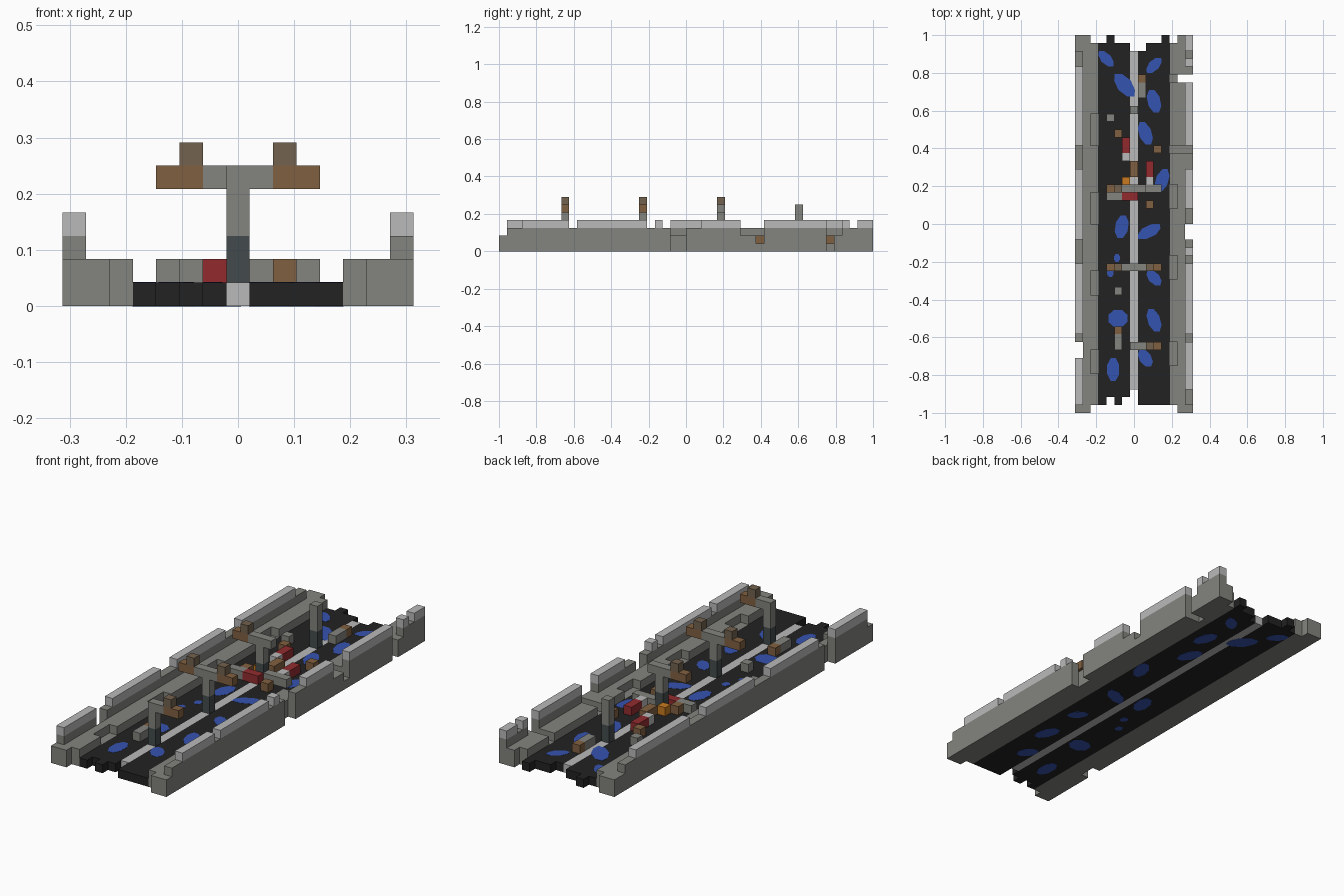
import bpy
import bmesh
import math
from mathutils import Vector

if "Cube" in bpy.data.objects:
    bpy.data.objects.remove(bpy.data.objects["Cube"], do_unlink=True)

V = 2 / 48                       # edge of one block
COLS, ROWS = 15, 48
ORIGIN = Vector((-COLS * V / 2, -1, 0))


def material(name, hexa):
    rgb = [int(hexa[i:i + 2], 16) / 255 for i in (0, 2, 4)]
    lin = [c / 12.92 if c < 0.04 else ((c + 0.055) / 1.055) ** 2.4 for c in rgb]
    m = bpy.data.materials.new(name)
    m.use_nodes = True
    m.diffuse_color = (*lin, 1)
    bsdf = next(n for n in m.node_tree.nodes if n.type == "BSDF_PRINCIPLED")
    bsdf.inputs["Base Color"].default_value = (*lin, 1)
    bsdf.inputs["Roughness"].default_value = 0.9
    return m


CONCRETE = material("concrete grey", "83847e")
PALE = material("pale grey", "bababa")
ASPHALT = material("asphalt black", "222222")
WATER = material("puddle blue", "3553b0")
RUST = material("rust brown", "806040")
FADED = material("faded brown", "73624e")
RED = material("car red", "922b2f")
SLATE = material("slate", "434b4d")
ORANGE = material("orange", "c87a20")


def finish(name, bm, mat):
    mesh = bpy.data.meshes.new(name)
    bm.to_mesh(mesh)
    bm.free()
    mesh.materials.append(mat)
    ob = bpy.data.objects.new(name, mesh)
    bpy.context.collection.objects.link(ob)
    return ob


def blocks(name, mat, boxes):
    """Boxes (col, row, level, width, depth, height) counted in blocks."""
    bm = bmesh.new()
    for c, r, l, w, d, h in boxes:
        mid = ORIGIN + Vector((c + w / 2, r + d / 2, l + h / 2)) * V
        made = bmesh.ops.create_cube(bm, size=1)["verts"]
        for v in made:
            v.co = mid + Vector((v.co.x * w, v.co.y * d, v.co.z * h)) * V
    return finish(name, bm, mat)


# Road: one strip per column, with ragged ends
road_ends = {3: (1, 47), 4: (2, 48), 5: (1, 47), 6: (2, 47), 8: (1, 46),
             9: (1, 47), 10: (1, 47), 11: (1, 48)}
blocks("road", ASPHALT, [(c, a, 0, 1, b - a, 1) for c, (a, b) in road_ends.items()])
blocks("centre_line", PALE, [(7, 3, 0, 1, 43, 1)])


# Side walls and pavements
def side(name, wall, caps, inner, kerb, kerb_steps):
    """Column indices and row runs (start, end, height)."""
    w, p, k = wall, inner, kerb
    boxes = [(w, a, 0, 1, b - a, h) for a, b, h in caps]
    boxes += [(p, a, 0, 1, b - a, h) for a, b, h in kerb_steps[0]]
    boxes += [(k, a, 0, 1, b - a, h) for a, b, h in kerb_steps[1]]
    blocks(name, CONCRETE, boxes)


right_runs = [(0, 1, 2), (1, 7, 3), (9, 46, 3), (46, 48, 2)]
right_pavement = [(0, 48, 2)]
right_kerb = [(1, 5, 2), (5, 8, 1), (8, 15, 2), (15, 18, 1), (18, 24, 2),
              (24, 28, 1), (28, 34, 2), (34, 38, 1), (38, 47, 2)]
side("right_wall", 0, right_runs, 1, 2, (right_pavement, right_kerb))

left_runs = [(0, 1, 2), (1, 22, 3), (24, 31, 3), (31, 33, 2), (33, 34, 1),
             (34, 42, 3), (43, 44, 2), (44, 48, 3)]
left_pavement = [(0, 33, 2), (33, 34, 1), (34, 42, 2), (43, 48, 2)]
left_kerb = [(1, 6, 2), (6, 9, 1), (9, 17, 2), (17, 20, 1), (20, 26, 2),
             (26, 29, 1), (29, 33, 2), (33, 34, 1), (34, 42, 2), (42, 43, 1),
             (43, 47, 2)]
side("left_wall", 14, left_runs, 13, 12, (left_pavement, left_kerb))

# Pale coping along the wall tops
right_coping = [(1, 7), (10, 19), (22, 31), (34, 44)]
left_coping = [(3, 9), (10, 19), (20, 21), (26, 31), (34, 42), (44, 45), (46, 48)]
for name, col, runs in (("right_coping", 0, right_coping), ("left_coping", 14, left_coping)):
    blocks(name, PALE, [(col, a, 3, 1, b - a, 1) for a, b in runs])

# Street lamps: slate foot, grey post, arm with rusty heads
lamps = {"front": (8, 7, 9, [9]), "middle": (18, 6, 9, [5, 9]),
         "rear": (28, 6, 9, [5]), "broken": (38, 7, 8, [])}
for name, (row, arm_a, arm_b, heads) in lamps.items():
    blocks(name + "_lamp_foot", SLATE, [(7, row, 1, 1, 1, 2)])
    blocks(name + "_lamp_post", CONCRETE,
           [(7, row, 3, 1, 1, 2), (arm_a, row, 5, arm_b - arm_a, 1, 1)])
    if heads:
        blocks(name + "_lamp_head", RUST,
               [(4 if c == 5 else 9, row, 5, 2, 1, 1) for c in heads])
        blocks(name + "_lamp_cap", FADED, [(c, row, 6, 1, 1, 1) for c in heads])

# Debris and wrecks lying on the road: (col, row, width, depth)
debris = [
    ("rubble", CONCRETE, [(4, 37, 1, 1), (4, 27, 2, 1), (8, 40, 1, 2),
                          (5, 15, 1, 1), (5, 8, 1, 2), (8, 28, 3, 1)]),
    ("rusty_scrap", RUST, [(5, 35, 1, 1), (7, 30, 1, 2), (9, 26, 1, 1),
                           (10, 33, 1, 1), (8, 42, 1, 1), (5, 10, 1, 1), (5, 28, 1, 1)]),
    ("red_wreck", RED, [(6, 33, 1, 2), (9, 30, 1, 2), (6, 27, 2, 1)]),
    ("pale_wreck_part", PALE, [(6, 32, 1, 1), (9, 29, 1, 1)]),
    ("orange_barrel", ORANGE, [(6, 29, 1, 1)]),
]
for name, mat, items in debris:
    blocks(name, mat, [(c, r, 1, w, d, 1) for c, r, w, d in items])


# Puddles: leaning eight-sided patches soaked through the road
def puddle(bm, x, y, w, h, lean):
    ring = []
    for i in range(8):
        a = math.pi * (i + 0.5) / 4
        dx, dy = math.cos(a) * w * 0.54, math.sin(a) * h * 0.54
        dx = max(-w / 2, min(w / 2, dx * 0.85 + lean * dy * w / h))
        ring.append(bm.verts.new((x + dx, y + dy, -0.0008)))
    base = bm.faces.new(ring)
    top = bmesh.ops.extrude_face_region(bm, geom=[base])["geom"]
    for v in top:
        if isinstance(v, bmesh.types.BMVert):
            v.co.z = V + 0.0008


puddles = [(-.148, .875, .08, .08, -.6), (.106, .84, .08, .08, .6),
           (-.05, .735, .11, .12, -.6), (.106, .65, .08, .12, -.3),
           (.06, .48, .08, .12, -.4), (.148, .23, .08, .12, .4),
           (-.065, -.015, .08, .12, .2), (.08, -.04, .12, .08, .6),
           (-.09, -.18, .04, .04, 0), (-.125, -.26, .04, .04, 0),
           (.106, -.285, .08, .08, -.5), (-.085, -.5, .12, .09, 0),
           (.106, -.51, .08, .12, -.4), (.06, -.71, .08, .09, -.4),
           (-.11, -.77, .075, .12, 0)]
bm = bmesh.new()
for p in puddles:
    puddle(bm, *p)
bmesh.ops.recalc_face_normals(bm, faces=bm.faces[:])
finish("puddles", bm, WATER)
